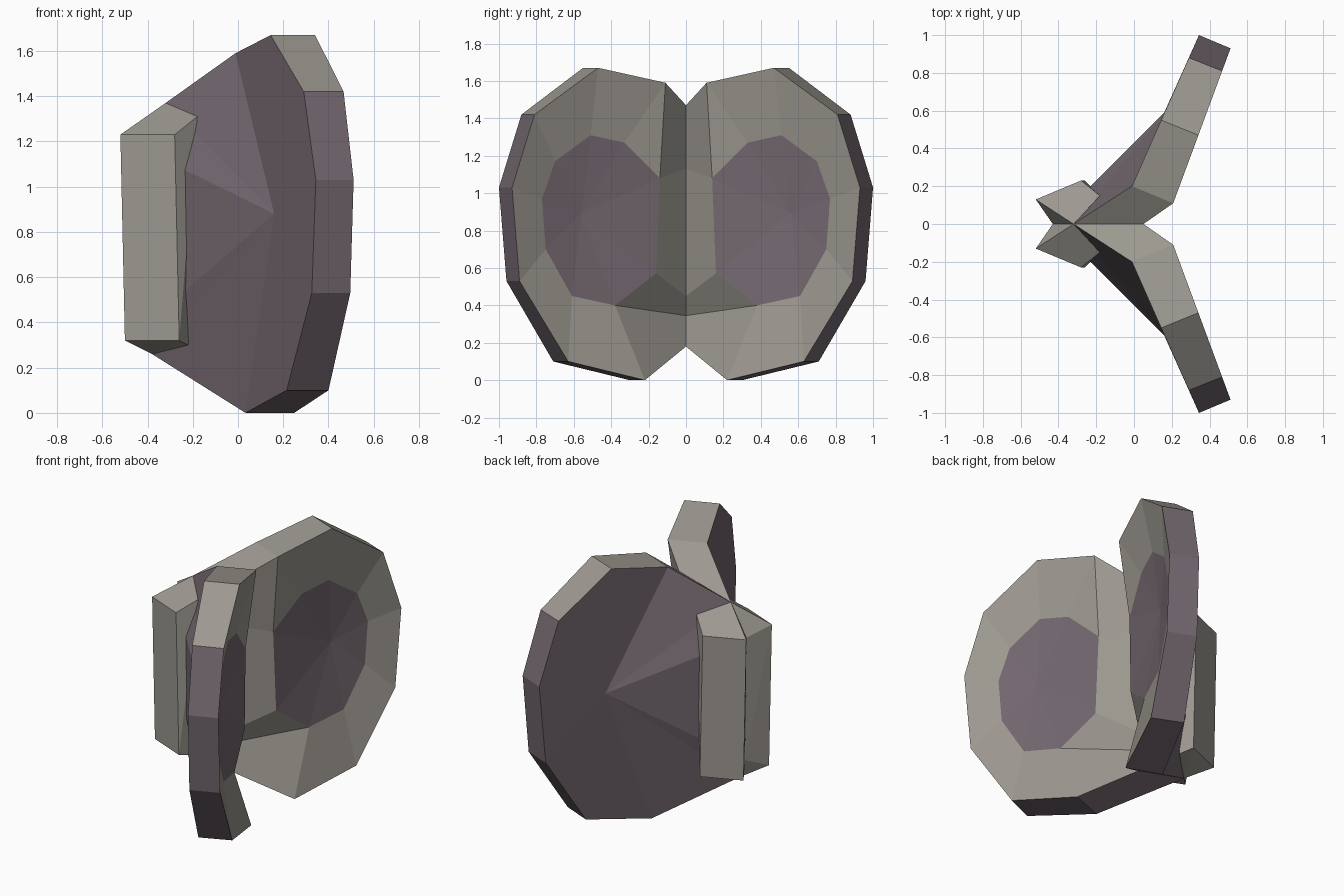
import bpy
import bmesh
from mathutils import Vector

default = bpy.data.objects.get("Cube")
if default:
    bpy.data.objects.remove(default, do_unlink=True)


def material(name, rgb):
    mat = bpy.data.materials.new(name)
    mat.use_nodes = True
    color = (*rgb, 1)
    mat.diffuse_color = color
    mat.node_tree.nodes["Principled BSDF"].inputs["Base Color"].default_value = color
    return mat


STONE, MAUVE = 0, 1
stone = material("warm grey", (.335, .315, .28))
mauve = material("dull mauve", (.174, .138, .162))


def finish(bm, name):
    bmesh.ops.recalc_face_normals(bm, faces=bm.faces[:])
    mesh = bpy.data.meshes.new(name)
    bm.to_mesh(mesh)
    bm.free()
    for mat in (stone, mauve):
        mesh.materials.append(mat)
    obj = bpy.data.objects.new(name, mesh)
    bpy.context.collection.objects.link(obj)
    return obj


# Tilted planes of one wing: lip, dish edge and outer back, as x from y
def lip_x(y):
    return .167 + .37 * y


def dish_x(y):
    return .10 + .37 * y


def back_x(y):
    return -.10 + .444 * y


# Wing outline from the hinge top round to the bottom: lip y, back y, height
rim = [(.11, .20, 1.59), (.47, .55, 1.67), (.81, .88, 1.42), (.93, 1, 1.03),
       (.89, .96, .53), (.63, .71, .10), (.22, .30, 0)]
# Outline of the sunken dish: y, height
dish = [(.33, 1.27), (.51, 1.31), (.70, 1.17), (.77, .97), (.75, .70),
        (.61, .45), (.38, .40), (.16, .57), (.14, 1.08)]

# Points along the hinge line on the mirror plane
hinge_back = [Vector(p) for p in
              ((-.32, 0, 1.37), (-.43, 0, 1.17), (-.42, 0, .38), (-.38, 0, .26))]
hinge_front = [(.05, 0, 1.47), (-.015, 0, 1.13), (-.04, 0, .45),
               (-.10, 0, .345), (-.03, 0, .18)]

# Paired shell
bm = bmesh.new()
lip = [bm.verts.new((lip_x(f), f, z)) for f, b, z in rim]
back = [bm.verts.new((back_x(b), b, z)) for f, b, z in rim]
bowl = [bm.verts.new((dish_x(y), y, z)) for y, z in dish]
top, upper, lower, bottom = [bm.verts.new(p) for p in hinge_back]
f_top, f_upper, f_lower, f_ledge, f_bottom = [bm.verts.new(p) for p in hinge_front]
bowl_mid = bm.verts.new((.27, .56, .89))
back_mid = bm.verts.new((.16, .59, .88))


def face(color, *verts):
    bm.faces.new(verts).material_index = color


# Rim band, sloping inner ring and outer back
for i in range(len(rim) - 1):
    j = i + 1
    face(STONE if i < 2 else MAUVE, lip[i], lip[j], back[j], back[i])
    face(STONE, lip[i], lip[j], bowl[j], bowl[i])
    face(MAUVE, back[i], back[j], back_mid)
# Dish floor
for i in range(len(bowl)):
    face(MAUVE, bowl[i - 1], bowl[i], bowl_mid)
# Inner ring where it meets the hinge
face(STONE, lip[-1], f_bottom, f_ledge, bowl[6])
face(STONE, bowl[6], f_ledge, f_lower, bowl[7])
face(STONE, bowl[7], f_lower, f_upper, bowl[8])
face(STONE, bowl[8], f_upper, f_top, lip[0])
face(STONE, bowl[8], lip[0], bowl[0])
# Hinge ends and the back near the hinge
face(STONE, lip[0], f_top, top, back[0])
face(MAUVE, lip[-1], back[-1], bottom, f_bottom)
face(MAUVE, back_mid, back[-1], bottom)
face(MAUVE, back_mid, bottom, lower)
face(MAUVE, back_mid, lower, upper)
face(MAUVE, back_mid, upper, top)
face(MAUVE, back_mid, top, back[0])
bmesh.ops.mirror(bm, geom=bm.verts[:] + bm.edges[:] + bm.faces[:],
                 axis='Y', merge_dist=.001)
finish(bm, "winged_shell")

# Hinge bars, one along each side of the hinge line
bar = [Vector(p) for p in
       ((-.52, .13, 1.23), (-.28, .23, 1.23), (-.18, .15, 1.31),
        (-.50, .13, .32), (-.26, .23, .32), (-.22, .15, .30))]
for side, name in ((-1, "front_hinge_bar"), (1, "rear_hinge_bar")):
    bm = bmesh.new()
    for p in bar + hinge_back:
        bm.verts.new((p.x, side * p.y, p.z))
    bmesh.ops.convex_hull(bm, input=bm.verts[:])
    finish(bm, name)
